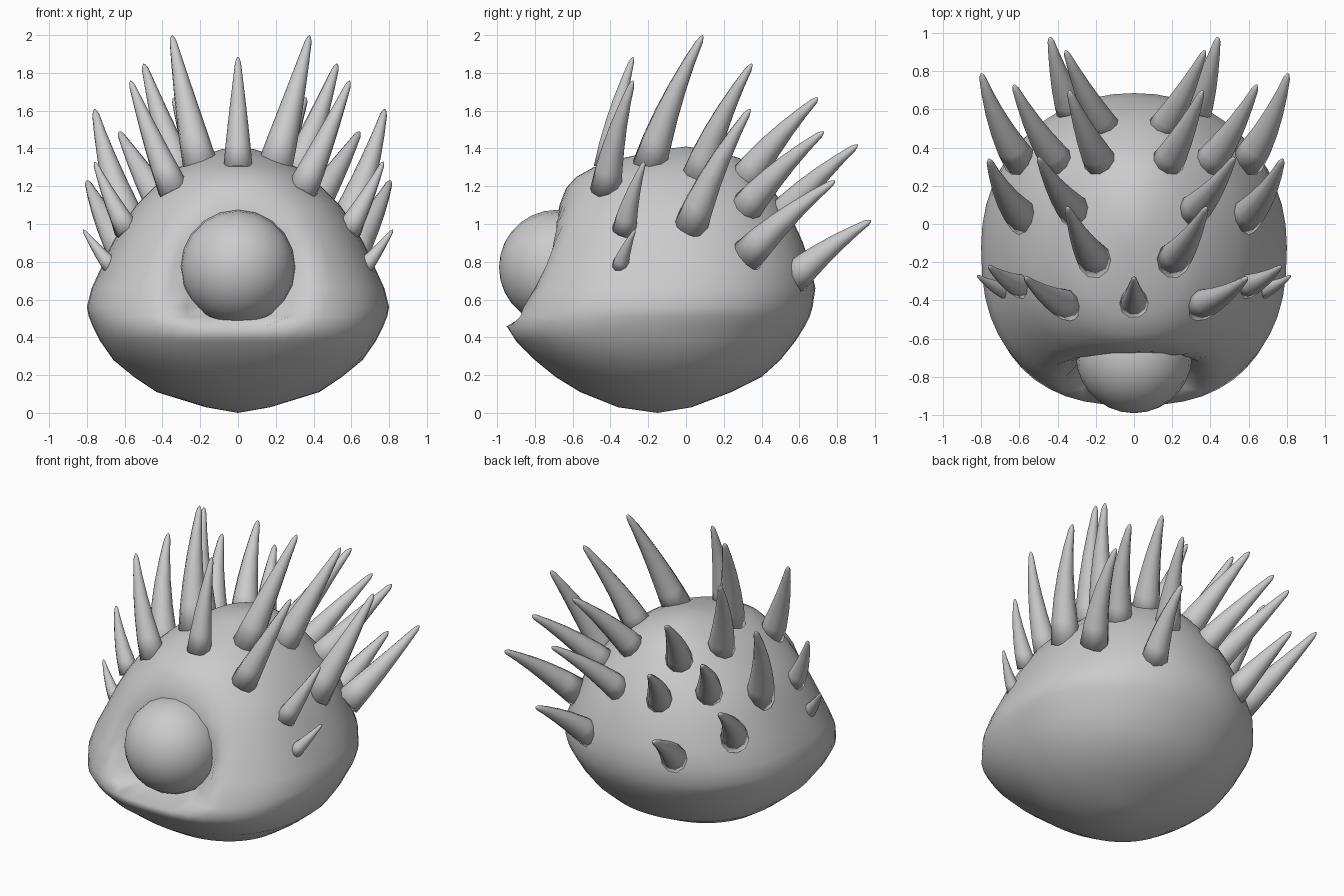
import bpy, bmesh
from math import sin, cos, pi, hypot, copysign
from mathutils import Vector

if "Cube" in bpy.data.objects:
    bpy.data.objects.remove(bpy.data.objects["Cube"])

grey = bpy.data.materials.new("plain grey")
grey.use_nodes = True
tone = (0.6, 0.6, 0.6, 1)
grey.diffuse_color = tone
grey.node_tree.nodes["Principled BSDF"].inputs["Base Color"].default_value = tone


def loft(name, rings, start, end):
    """Skin closed rings together and close both ends on a point."""
    bm = bmesh.new()
    loops = [[bm.verts.new(p) for p in ring] for ring in rings]
    n = len(loops[0])
    for low, high in zip(loops, loops[1:]):
        for i in range(n):
            j = (i + 1) % n
            bm.faces.new((low[i], low[j], high[j], high[i]))
    for loop, tip in ((loops[0], start), (loops[-1], end)):
        pole = bm.verts.new(tip)
        for i in range(n):
            bm.faces.new((loop[i], loop[(i + 1) % n], pole))
    bmesh.ops.recalc_face_normals(bm, faces=bm.faces)
    mesh = bpy.data.meshes.new(name)
    bm.to_mesh(mesh)
    bm.free()
    mesh.materials.append(grey)
    mesh.shade_smooth()
    obj = bpy.data.objects.new(name, mesh)
    bpy.context.collection.objects.link(obj)
    return obj


# Body: height, half width, front and back of each level
levels = [
    (.03, .17, -.36, .03), (.11, .43, -.56, .24), (.19, .55, -.69, .40),
    (.28, .66, -.80, .50), (.38, .73, -.90, .58), (.46, .77, -.95, .63),
    (.51, .79, -.925, .655), (.56, .80, -.91, .67), (.66, .775, -.87, .685),
    (.78, .72, -.82, .66), (.90, .665, -.77, .62), (1.0, .61, -.72, .575),
    (1.1, .54, -.67, .52), (1.19, .45, -.635, .45), (1.25, .385, -.58, .40),
    (1.3, .31, -.49, .35), (1.35, .22, -.33, .28), (1.395, .09, -.12, .12),
]
EYE = Vector((0, -.685, .77))


def body_point(level, a):
    z, w, front, back = level
    c, s = cos(a), sin(a)
    power = .95
    if s < 0:
        # Squarer front, round again near the top and bottom
        power = .8 if .2 < z < 1.15 else .92
    x = w * copysign(abs(c) ** power, c)
    y = (front + back) / 2 + (back - front) / 2 * copysign(abs(s) ** power, s)
    # Socket around the eye
    r = hypot(x, z - EYE.z)
    if y < EYE.y and z > .47 and r < .39:
        y += (EYE.y - y) * min(1, (.39 - r) / .09)
    return (x, y, z)


SIDES = 48
loft("body", [[body_point(lv, 2 * pi * i / SIDES) for i in range(SIDES)]
              for lv in levels], (0, -.15, 0), (0, 0, 1.41))

# Eye
bpy.ops.mesh.primitive_uv_sphere_add(segments=20, ring_count=14, radius=.305,
                                     location=EYE, rotation=(pi / 2, 0, 0))
eye = bpy.context.object
eye.name = "eye"
eye.data.materials.append(grey)
bpy.ops.object.shade_smooth()


def spike(name, base, tip, radius):
    """Horn that bends gently backwards and narrows to a blunt tip."""
    base, tip = Vector(base), Vector(tip)
    axis = (tip - base).normalized()
    bend = Vector((base.x * .08, -.04, .03)) * (tip - base).length * 2.6
    bend -= axis * bend.dot(axis)
    base = base - axis * .07
    side = axis.cross(Vector((0, 0, 1))).normalized()
    up = side.cross(axis)
    rings = []
    for t in (0, .2, .4, .6, .8, .95, .985):
        centre = base.lerp(tip, t) + bend * t * (1 - t)
        r = radius * (1 - .85 * t ** 1.1) * (.6 if t > .96 else 1)
        rings.append([centre + (side * cos(k * pi / 5) + up * sin(k * pi / 5)) * r
                      for k in range(10)])
    return loft(name, rings, base, tip)


# Spikes: base, tip and base radius for the left side, mirrored to the right
pairs = {
    "crown": ((.21, -.17, 1.36), (.35, .09, 2.0), .094),
    "upper_crown": ((.31, .08, 1.28), (.5, .35, 1.85), .092),
    "back_crown": ((.18, .34, 1.26), (.34, .7, 1.67), .092),
    "brow": ((.36, -.41, 1.23), (.57, -.28, 1.76), .085),
    "shoulder": ((.58, .05, 1.03), (.76, .34, 1.61), .095),
    "upper_back": ((.4, .34, 1.1), (.63, .73, 1.49), .092),
    "middle_back": ((.16, .52, 1.05), (.36, .91, 1.42), .088),
    "flank": ((.61, .37, .87), (.8, .79, 1.23), .092),
    "lower_back": ((.33, .62, .75), (.44, .98, 1.02), .088),
    "cheek": ((.61, -.31, 1.02), (.76, -.22, 1.33), .066),
    "lower_cheek": ((.705, -.33, .82), (.82, -.27, .97), .046),
}
for part, (base, tip, radius) in pairs.items():
    # The tall left spikes splay outwards slightly more
    splay = max(0, .03 * (tip[2] - 1))
    spike(f"{part}_spike_left", base, (tip[0] + splay, *tip[1:]), radius)
    spike(f"{part}_spike_right", (-base[0], *base[1:]), (-tip[0], *tip[1:]), radius)
spike("centre_spike", (0, -.4, 1.36), (0, -.28, 1.885), .078)
